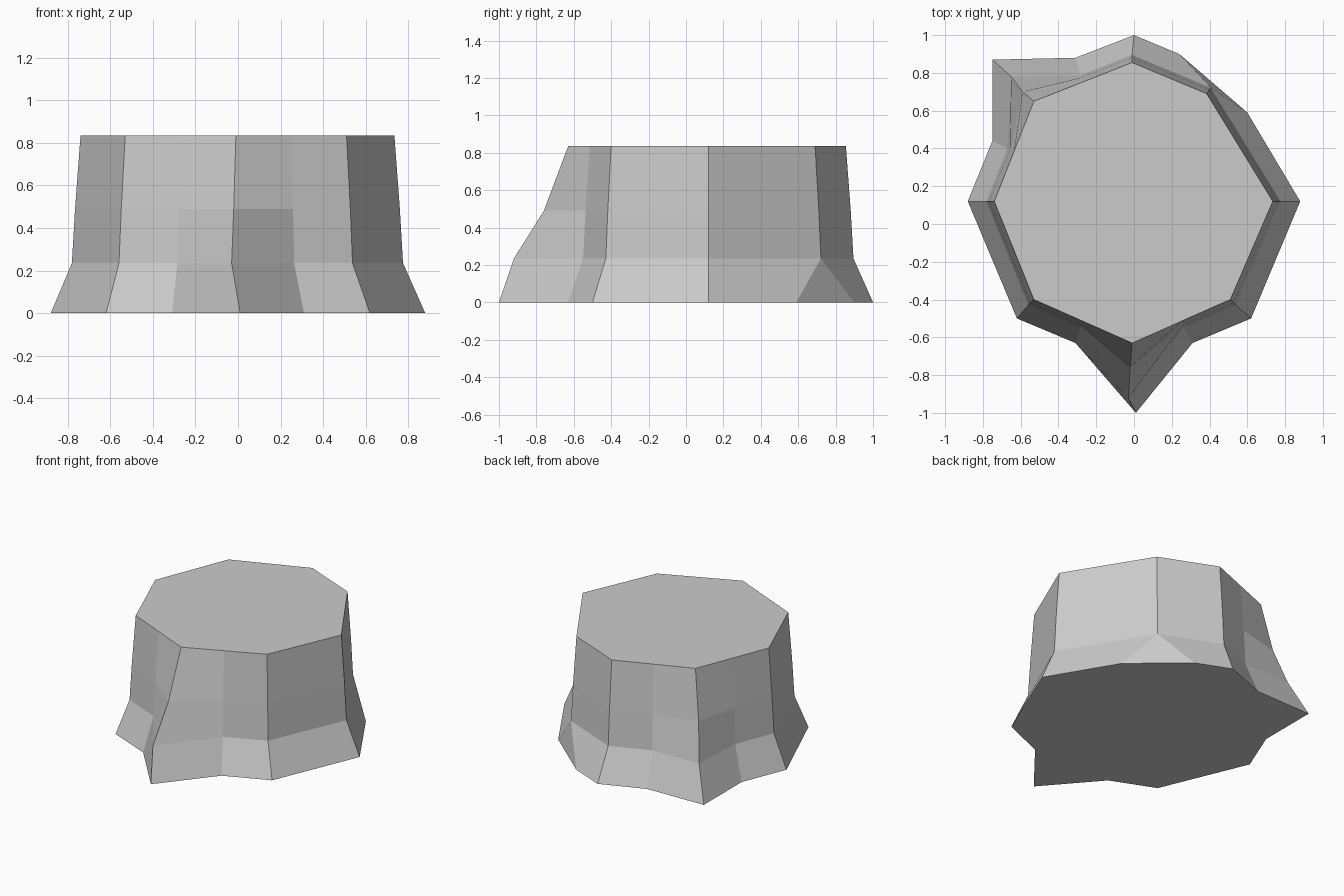
import bpy
import bmesh
from mathutils import Vector

cube = bpy.data.objects.get("Cube")
if cube:
    bpy.data.objects.remove(cube)

HEIGHT = 0.835
CENTRE = Vector((0, 0.12))

# Corners of the cut top, counterclockwise from the front
front, front_left, left, back_left, back, back_right, right, front_right = [
    Vector(p) for p in (
        (-0.01, -0.63), (0.51, -0.4), (0.735, 0.12), (0.385, 0.69),
        (-0.01, 0.855), (-0.53, 0.65), (-0.74, 0.12), (-0.53, -0.4))]


def between(a, b):
    return (a + b) / 2


# Each column joins a point of the rooted base to a point of the top
columns = [
    ((0.01, -1), front),
    ((0.31, -0.63), between(front, front_left)),
    ((0.62, -0.5), front_left),
    ((0.88, 0.12), left),
    ((0.6, 0.59), back_left),
    ((0.24, 0.9), back_left),
    ((0, 1), back),
    ((-0.31, 0.88), between(back, back_right)),
    ((-0.75, 0.87), back_right),
    ((-0.75, 0.44), between(back_right, right)),
    ((-0.88, 0.12), right),
    ((-0.62, -0.5), front_right),
    ((-0.31, -0.63), between(front_right, front)),
]

# The two big roots bulge out of the lower trunk (column: low, middle)
roots = {0: ((-0.03, -0.92), (-0.02, -0.76)),
         8: ((-0.65, 0.78), (-0.59, 0.7))}

bm = bmesh.new()


def ring(points, z):
    return [bm.verts.new((p[0], p[1], z)) for p in points]


def trunk_ring(scale, level):
    points = [CENTRE + (top - CENTRE) * scale for _, top in columns]
    for index, bulge in roots.items():
        points[index] = bulge[level]
    return points


rings = [
    ring([base for base, _ in columns], 0),
    ring(trunk_ring(1.055, 0), 0.235),
    ring(trunk_ring(1.035, 1), 0.49),
    ring([top for _, top in columns], HEIGHT),
]

# Sides, underside and cut top
count = len(columns)
for lower, upper in zip(rings, rings[1:]):
    for i in range(count):
        j = (i + 1) % count
        bm.faces.new((lower[i], lower[j], upper[j], upper[i]))
bm.faces.new(list(reversed(rings[0])))
bm.faces.new(rings[-1])

# The paired columns at the back left meet above the base
bmesh.ops.remove_doubles(bm, verts=bm.verts[:], dist=0.0005)
bmesh.ops.recalc_face_normals(bm, faces=bm.faces[:])

mesh = bpy.data.meshes.new("stump")
bm.to_mesh(mesh)
bm.free()

# Plain grey material
grey = bpy.data.materials.new("plain grey")
grey.use_nodes = True
colour = (0.6, 0.6, 0.6, 1)
grey.diffuse_color = colour
for node in grey.node_tree.nodes:
    if node.type == "BSDF_PRINCIPLED":
        node.inputs["Base Color"].default_value = colour
mesh.materials.append(grey)

stump = bpy.data.objects.new("stump", mesh)
bpy.context.collection.objects.link(stump)
